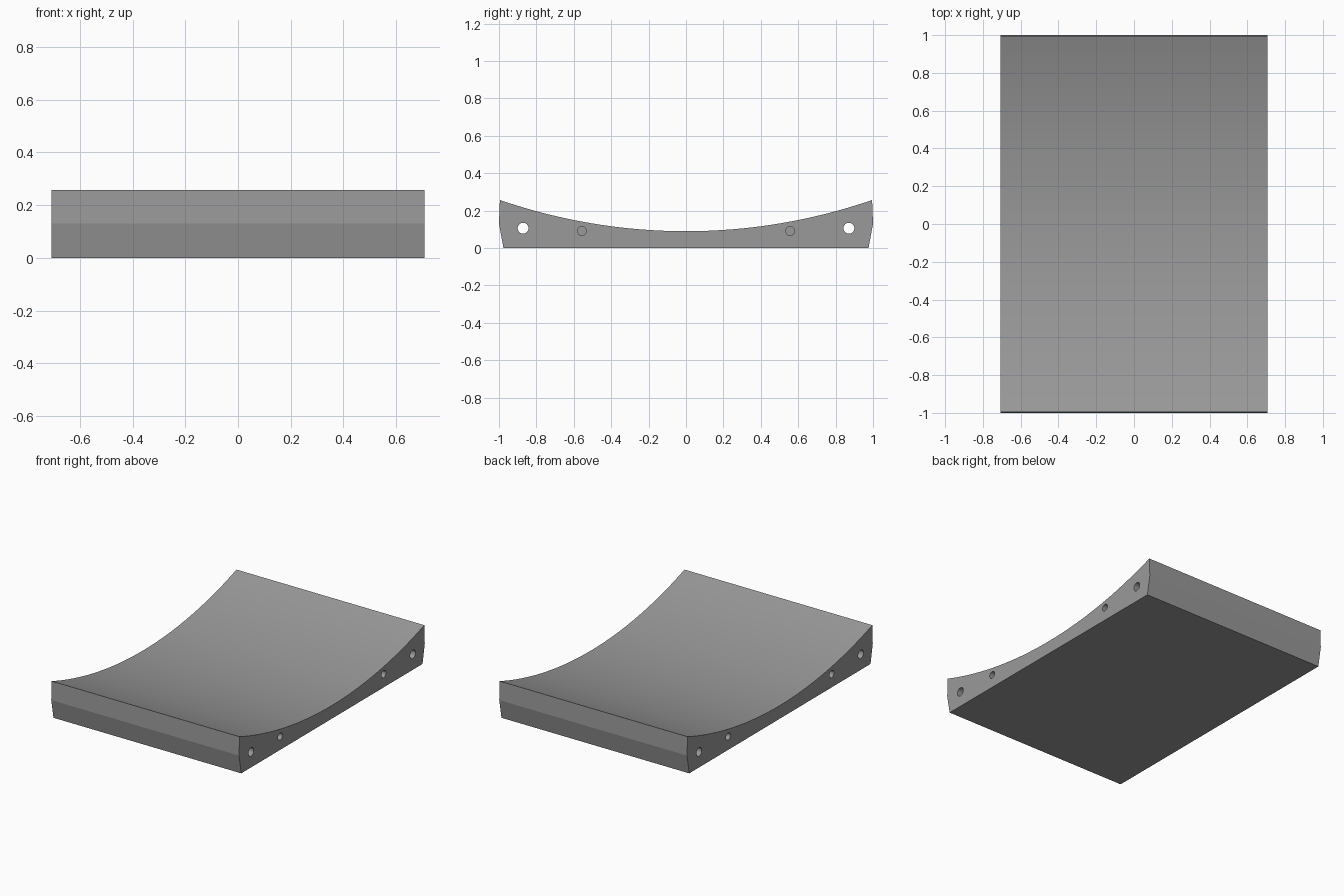
import bpy, bmesh, math
from mathutils import Matrix

if "Cube" in bpy.data.objects:
    bpy.data.objects.remove(bpy.data.objects["Cube"])

HALF_X = 0.708
grey = bpy.data.materials.new("mid grey")
grey.diffuse_color = (0.32, 0.32, 0.32, 1)
grey.use_nodes = True
grey.node_tree.nodes["Principled BSDF"].inputs["Base Color"].default_value = grey.diffuse_color

# Side profile (y, z): flat base, bowed ends, concave arc on top
EDGE_Y, EDGE_Z, LOW_Z, STEPS = 0.995, 0.257, 0.09, 32
rise = EDGE_Z - LOW_Z
radius = (EDGE_Y ** 2 + rise ** 2) / (2 * rise)
half_angle = math.asin(EDGE_Y / radius)
profile = [(-1.0, 0.13), (-0.976, 0), (0.976, 0), (1.0, 0.13)]
for i in range(STEPS + 1):
    a = half_angle * (1 - 2 * i / STEPS)
    profile.append((radius * math.sin(a), LOW_Z + radius * (1 - math.cos(a))))

# Dished block: profile extruded across x
bm = bmesh.new()
face = bm.faces.new([bm.verts.new((-HALF_X, y, z)) for y, z in profile])
ext = bmesh.ops.extrude_face_region(bm, geom=[face])
moved = [v for v in ext["geom"] if isinstance(v, bmesh.types.BMVert)]
bmesh.ops.translate(bm, verts=moved, vec=(2 * HALF_X, 0, 0))
bmesh.ops.recalc_face_normals(bm, faces=bm.faces)
mesh = bpy.data.meshes.new("dished_block")
bm.to_mesh(mesh)
bm.free()
mesh.materials.append(grey)
block = bpy.data.objects.new("dished_block", mesh)
bpy.context.collection.objects.link(block)

# Hole cutters: cylinders along x
cutter_bm = bmesh.new()


def add_hole(x, y, z, r, length):
    m = Matrix.Translation((x, y, z)) @ Matrix.Rotation(math.pi / 2, 4, 'Y')
    bmesh.ops.create_cone(cutter_bm, cap_ends=True, segments=32, radius1=r,
                          radius2=r, depth=length, matrix=m)


for side in (-1, 1):
    add_hole(0, side * 0.871, 0.106, 0.029, 2)               # through holes
    for end in (-1, 1):
        add_hole(end * HALF_X, side * 0.557, 0.091, 0.024, 0.3)  # blind holes
cutter_mesh = bpy.data.meshes.new("hole_cutter")
cutter_bm.to_mesh(cutter_mesh)
cutter_bm.free()
cutter_mesh.materials.append(grey)
cutter = bpy.data.objects.new("hole_cutter", cutter_mesh)
bpy.context.collection.objects.link(cutter)
cutter.hide_render = True
cutter.hide_viewport = False
cutter.display_type = 'WIRE'

# Drill the holes, then smooth the curved faces
bpy.context.view_layer.objects.active = block
block.select_set(True)
mod = block.modifiers.new("holes", 'BOOLEAN')
mod.operation = 'DIFFERENCE'
mod.solver = 'EXACT'
mod.object = cutter
bpy.ops.object.modifier_apply(modifier=mod.name)
bpy.data.objects.remove(cutter)
bpy.ops.object.shade_smooth_by_angle(angle=math.radians(12))
